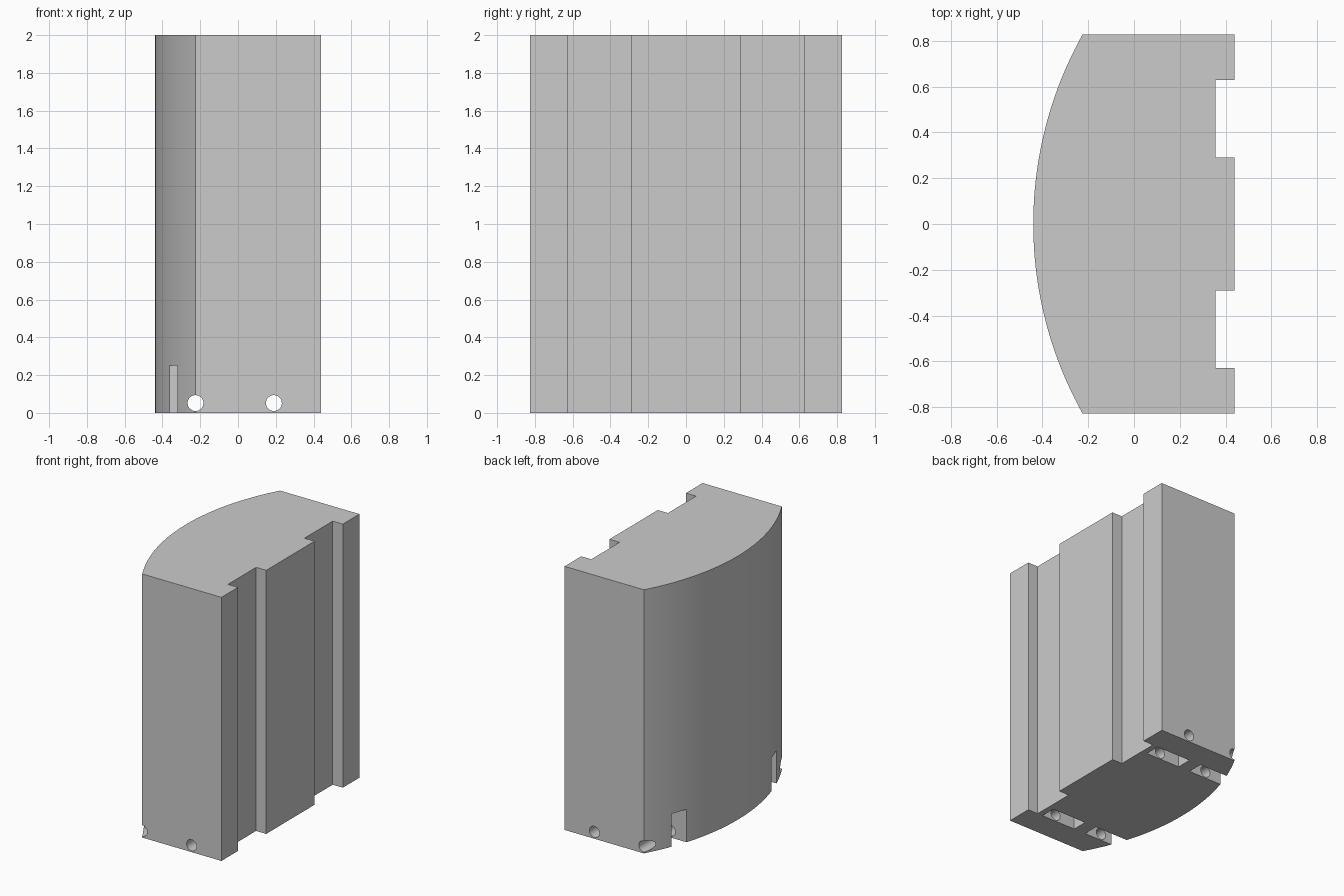
import bpy, bmesh, math
from mathutils import Matrix, Vector

cube = bpy.data.objects.get("Cube")
if cube:
    bpy.data.objects.remove(cube, do_unlink=True)

HEIGHT, HALF_X, HALF_Y = 2.0, 0.44, 0.827
FLAT_X = -0.225                    # where the bowed side meets the end faces
NOTCH_X, NOTCH_IN, NOTCH_OUT = 0.355, 0.29, 0.628
SLOT_IN, SLOT_OUT, SLOT_TOP = 0.51, 0.628, 0.25

grey = bpy.data.materials.new("plain_grey")
grey.use_nodes = True
grey.diffuse_color = (0.6, 0.6, 0.6, 1)
grey.node_tree.nodes["Principled BSDF"].inputs["Base Color"].default_value = (0.6, 0.6, 0.6, 1)


def add_object(name, bm):
    bmesh.ops.recalc_face_normals(bm, faces=bm.faces)
    mesh = bpy.data.meshes.new(name)
    bm.to_mesh(mesh)
    bm.free()
    obj = bpy.data.objects.new(name, mesh)
    bpy.context.collection.objects.link(obj)
    mesh.materials.append(grey)
    return obj


def box(name, x0, x1, y0, y1, z0, z1):
    bm = bmesh.new()
    size = Matrix.Diagonal((x1 - x0, y1 - y0, z1 - z0, 1))
    middle = Vector((x0 + x1, y0 + y1, z0 + z1)) / 2
    bmesh.ops.create_cube(bm, size=1, matrix=Matrix.Translation(middle) @ size)
    return add_object(name, bm)


def rod(name, x, z, radius):
    bm = bmesh.new()
    place = Matrix.Translation((x, 0, z)) @ Matrix.Rotation(math.pi / 2, 4, "X")
    bmesh.ops.create_cone(bm, cap_ends=True, segments=32, radius1=radius,
                          radius2=radius, depth=2.4, matrix=place)
    return add_object(name, bm)


# Body profile: notched straight side, then the bowed side as an arc
notched = [(HALF_X, -HALF_Y)]
for a, b in ((-NOTCH_OUT, -NOTCH_IN), (NOTCH_IN, NOTCH_OUT)):
    notched += [(HALF_X, a), (NOTCH_X, a), (NOTCH_X, b), (HALF_X, b)]
notched.append((HALF_X, HALF_Y))

sag = FLAT_X + HALF_X
radius = (HALF_Y ** 2 + sag ** 2) / (2 * sag)
sweep = math.asin(HALF_Y / radius)
steps = 48
arc = []
for i in range(steps + 1):
    t = sweep * (1 - 2 * i / steps)
    arc.append((-HALF_X + radius * (1 - math.cos(t)), radius * math.sin(t)))

bm = bmesh.new()
base = bm.faces.new([bm.verts.new((x, y, 0)) for x, y in notched + arc])
top = bmesh.ops.extrude_face_region(bm, geom=[base])
bmesh.ops.translate(bm, vec=(0, 0, HEIGHT),
                    verts=[g for g in top["geom"] if isinstance(g, bmesh.types.BMVert)])
body = add_object("body", bm)

# Cutters: inner pocket and open side slot at each end, two cross holes
cutters = []
for side, a, b in (("front", -SLOT_OUT, -SLOT_IN), ("back", SLOT_IN, SLOT_OUT)):
    cutters.append(box(side + "_pocket_cutter", 0.02, 0.31, a, b, -0.1, SLOT_TOP))
    cutters.append(box(side + "_slot_cutter", -0.6, -0.08, a, b, -0.1, SLOT_TOP))
for name, x in (("outer", FLAT_X), ("inner", 0.19)):
    cutters.append(rod(name + "_hole_cutter", x, 0.052, 0.042))

bpy.ops.object.select_all(action="DESELECT")
body.select_set(True)
bpy.context.view_layer.objects.active = body
for cutter in cutters:
    cutter.hide_render = True
    mod = body.modifiers.new(cutter.name, "BOOLEAN")
    mod.operation = "DIFFERENCE"
    mod.solver = "EXACT"
    mod.object = cutter
    bpy.ops.object.modifier_apply(modifier=mod.name)
    bpy.data.objects.remove(cutter, do_unlink=True)

bpy.ops.object.shade_smooth_by_angle(angle=math.radians(25))
